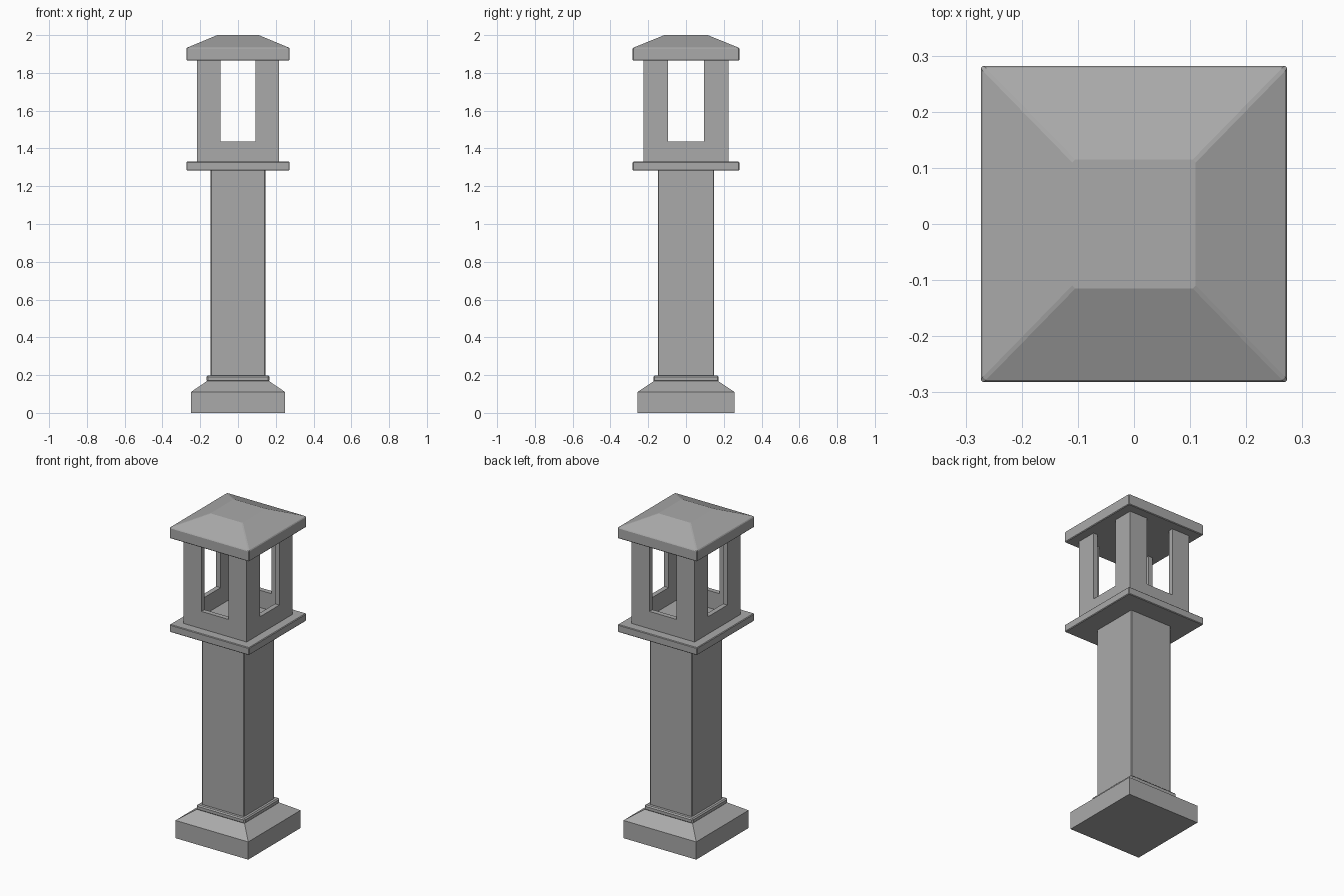
import bpy
import bmesh

if "Cube" in bpy.data.objects:
    bpy.data.objects.remove(bpy.data.objects["Cube"], do_unlink=True)

GREY = (0.4, 0.4, 0.4, 1.0)
stone = bpy.data.materials.new("grey stone")
stone.use_nodes = True
stone.diffuse_color = GREY
stone.node_tree.nodes["Principled BSDF"].inputs["Base Color"].default_value = GREY


def finish(name, bm, bevel=0.0):
    bmesh.ops.recalc_face_normals(bm, faces=bm.faces)
    mesh = bpy.data.meshes.new(name)
    bm.to_mesh(mesh)
    bm.free()
    mesh.materials.append(stone)
    obj = bpy.data.objects.new(name, mesh)
    bpy.context.collection.objects.link(obj)
    if bevel:
        mod = obj.modifiers.new("edge chamfer", "BEVEL")
        mod.width = bevel
        mod.segments = 1
        mod.limit_method = "ANGLE"
    return obj


def loft(bm, rings):
    """Closed solid through rings of points with equal counts."""
    rings = [[bm.verts.new(p) for p in ring] for ring in rings]
    bm.faces.new(rings[0])
    bm.faces.new(rings[-1])
    for low, high in zip(rings, rings[1:]):
        for i in range(len(low)):
            j = (i + 1) % len(low)
            bm.faces.new((low[i], low[j], high[j], high[i]))


def tiers(name, levels, bevel=0.0):
    """Rectangular solid from (half width, half depth, height) levels."""
    bm = bmesh.new()
    loft(bm, [[(x, y, z), (-x, y, z), (-x, -y, z), (x, -y, z)]
              for x, y, z in levels])
    return finish(name, bm, bevel)


# Pedestal and column
tiers("base", [(0.25, 0.257, 0), (0.25, 0.257, 0.11), (0.165, 0.171, 0.168)])
tiers("base_moulding", [(0.167, 0.173, 0.165), (0.167, 0.173, 0.197)], 0.007)
tiers("column", [(0.145, 0.149, 0.19), (0.145, 0.149, 1.29)], 0.004)
tiers("lantern_shelf", [(0.273, 0.282, 1.283), (0.273, 0.282, 1.33)], 0.004)

# Lantern walls: U-shaped panels with mitred corners, open up to the roof
BOTTOM, SILL, TOP = 1.328, 1.437, 1.868
WALL = 0.03
HALF_X, HALF_Y = 0.217, 0.225


def u_profile(half, opening):
    right = [(half, TOP), (opening, TOP), (opening, SILL)]
    left = [(-u, z) for u, z in reversed(right)]
    return [(half, BOTTOM)] + right + left + [(-half, BOTTOM)]


def wall(name, half, distance, opening, place):
    bm = bmesh.new()
    loft(bm, [[place(u, distance - d, z) for u, z in u_profile(half - d, opening)]
              for d in (0, WALL)])
    finish(name, bm)


for side, sign in (("back", 1), ("front", -1)):
    wall("lantern_wall_" + side, HALF_X, HALF_Y, 0.093,
         lambda u, d, z: (u, sign * d, z))
for side, sign in (("left", 1), ("right", -1)):
    wall("lantern_wall_" + side, HALF_Y, HALF_X, 0.096,
         lambda u, d, z: (sign * d, u, z))

# Roof: thick eaves with a flat-topped hip
tiers("roof", [(0.273, 0.282, 1.865), (0.273, 0.282, 1.932), (0.11, 0.115, 2.0)], 0.004)
